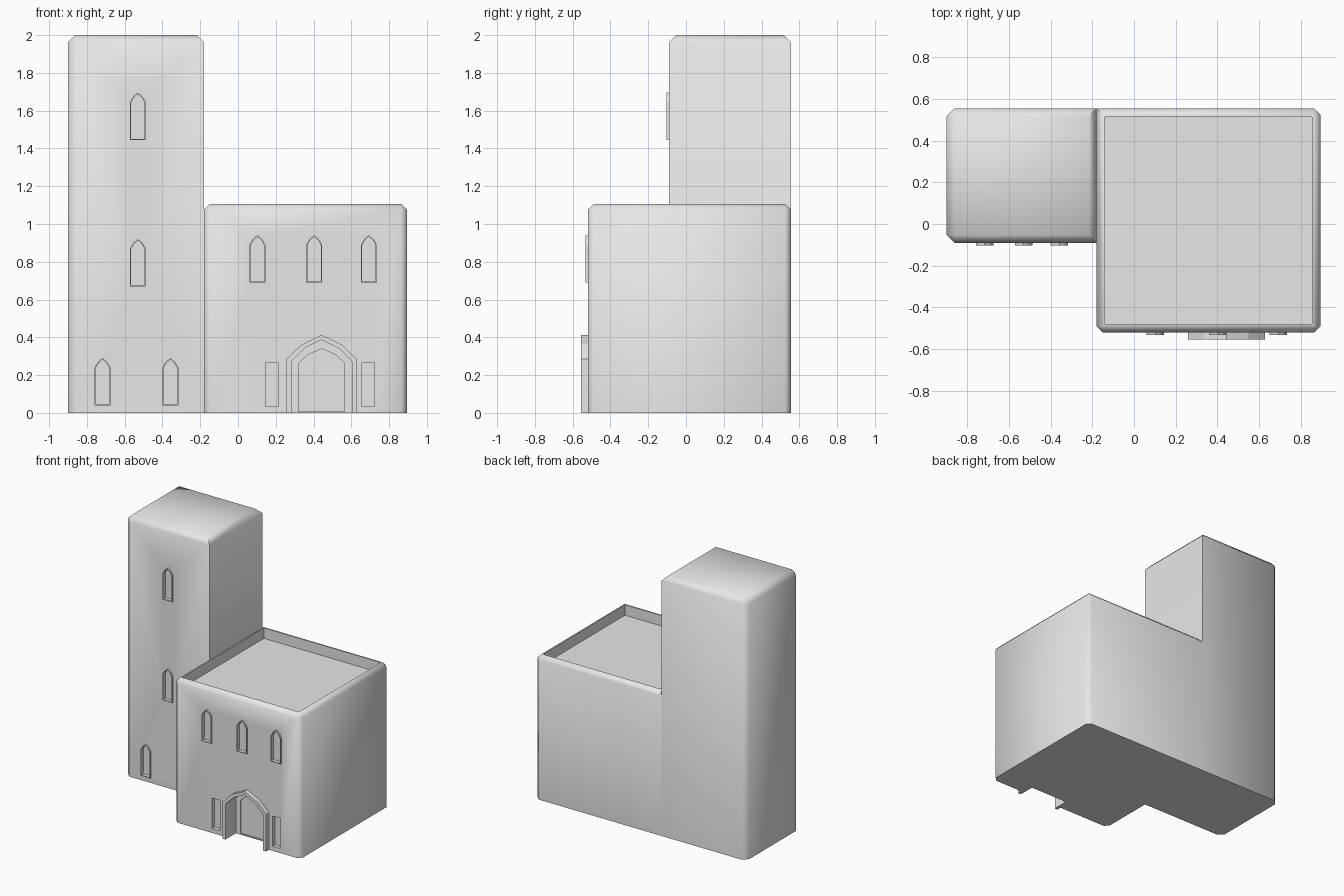
import bpy, bmesh, math
from mathutils import Vector

cube = bpy.data.objects.get("Cube")
if cube:
    bpy.data.objects.remove(cube, do_unlink=True)

stone = bpy.data.materials.new("grey_stone")
stone.use_nodes = True
grey = (0.8, 0.8, 0.8, 1)
stone.diffuse_color = grey
stone.node_tree.nodes["Principled BSDF"].inputs["Base Color"].default_value = grey

HALL_FRONT, TOWER_FRONT = -0.52, -0.09


def finish(bm, name):
    bmesh.ops.recalc_face_normals(bm, faces=bm.faces)
    mesh = bpy.data.meshes.new(name)
    bm.to_mesh(mesh)
    bm.free()
    mesh.materials.append(stone)
    ob = bpy.data.objects.new(name, mesh)
    bpy.context.collection.objects.link(ob)
    return ob


def block(name, lo, hi, bevel, sharp_upright, roof_depth=0):
    """Box with chamfered upper and upright edges, optional sunken roof."""
    bm = bmesh.new()
    bmesh.ops.create_cube(bm, size=1)
    lo, hi = Vector(lo), Vector(hi)
    for v in bm.verts:
        v.co = Vector((lo[i] + (v.co[i] + 0.5) * (hi[i] - lo[i]) for i in range(3)))
    edges = []
    for e in bm.edges:
        a, b = (v.co for v in e.verts)
        upright = abs(a.z - b.z) > 0.1
        if upright and not sharp_upright(a) or not upright and a.z > 0.1:
            edges.append(e)
    bmesh.ops.bevel(bm, geom=edges, offset=bevel, segments=1, affect='EDGES')
    if roof_depth:
        top = max(bm.faces, key=lambda f: f.calc_center_median().z)
        bmesh.ops.inset_region(bm, faces=[top], thickness=0.015)
        inner = bmesh.ops.extrude_face_region(bm, geom=[top])["geom"]
        moved = [g for g in inner if isinstance(g, bmesh.types.BMVert)]
        bmesh.ops.translate(bm, verts=moved, vec=(0, 0, -roof_depth))
        if top.is_valid:
            bmesh.ops.delete(bm, geom=[top], context='FACES_ONLY')
    return finish(bm, name)


def arch(cx, half, z0, spring, top):
    """Outline of a pointed opening, from the left foot to the right foot."""
    shoulder = spring + 0.6 * (top - spring)
    left = [(-half, z0), (-half, spring), (-0.58 * half, shoulder)]
    pts = left + [(0, top)] + [(-x, z) for x, z in reversed(left)]
    return [(cx + x, z) for x, z in pts]


def rect(cx, half, z0, z1):
    return [(cx - half, z0), (cx - half, z1), (cx + half, z1), (cx + half, z0)]


def push(bm, y0, y1):
    """Extrude all faces from y0 to y1."""
    new = bmesh.ops.extrude_face_region(bm, geom=bm.faces[:])["geom"]
    verts = [g for g in new if isinstance(g, bmesh.types.BMVert)]
    bmesh.ops.translate(bm, verts=verts, vec=(0, y1 - y0, 0))


def slab(name, pts, y0, y1):
    bm = bmesh.new()
    bm.faces.new([bm.verts.new((x, y0, z)) for x, z in pts])
    push(bm, y0, y1)
    return finish(bm, name)


def frame(name, outer, inner, y0, y1, closed):
    bm = bmesh.new()
    o, i = ([bm.verts.new((x, y0, z)) for x, z in p] for p in (outer, inner))
    n = len(o)
    for k in range(n if closed else n - 1):
        m = (k + 1) % n
        bm.faces.new((o[k], o[m], i[m], i[k]))
    push(bm, y0, y1)
    return finish(bm, name)


def cut(target, pts, y0, y1):
    cutter = slab("cutter", pts, y0, y1)
    cutter.hide_render = True
    mod = target.modifiers.new("opening", 'BOOLEAN')
    mod.operation, mod.solver, mod.object = 'DIFFERENCE', 'EXACT', cutter
    bpy.context.view_layer.objects.active = target
    bpy.ops.object.modifier_apply(modifier=mod.name)
    bpy.data.objects.remove(cutter, do_unlink=True)


# Main masses
tower = block("tower", (-0.9, TOWER_FRONT, 0), (-0.18, 0.555, 2), 0.038,
              lambda p: p.x > -0.5)
hall = block("hall", (-0.18, HALL_FRONT, 0), (0.895, 0.555, 1.105), 0.03,
             lambda p: p.x < 0 and p.y > 0, roof_depth=0.08)

# Pointed windows: shallow opening with a thin raised rim
windows = [(tower, TOWER_FRONT, x, z) for x, z in
           ((-0.53, 1.445), (-0.53, 0.67), (-0.717, 0.04), (-0.358, 0.04))]
windows += [(hall, HALL_FRONT, x, 0.69) for x in (0.103, 0.403, 0.693)]
for n, (wall, y, x, z) in enumerate(windows, 1):
    outer = arch(x, 0.042, z, z + 0.2, z + 0.25)
    inner = arch(x, 0.036, z + 0.006, z + 0.198, z + 0.243)
    cut(wall, inner, y - 0.05, y + 0.015)
    frame(f"window_rim_{n}", outer, inner, y + 0.005, y - 0.012, True)

# Recessed side lights beside the door
for x in (0.178, 0.69):
    cut(hall, rect(x, 0.033, 0.035, 0.268), HALL_FRONT - 0.05, HALL_FRONT + 0.03)

# Doorway: deep recess, sunken door panel and projecting surround
cut(hall, arch(0.443, 0.16, -0.05, 0.272, 0.387), HALL_FRONT - 0.1, -0.43)
cut(hall, arch(0.443, 0.122, 0.008, 0.262, 0.34), -0.5, -0.42)
frame("door_surround", arch(0.443, 0.185, 0, 0.285, 0.412),
      arch(0.443, 0.16, 0, 0.272, 0.387), HALL_FRONT + 0.01, -0.555, False)

# Soft chamfers on the main masses
for ob in (tower, hall):
    bpy.ops.object.select_all(action='DESELECT')
    ob.select_set(True)
    bpy.context.view_layer.objects.active = ob
    bpy.ops.object.shade_smooth_by_angle(angle=math.radians(50))
